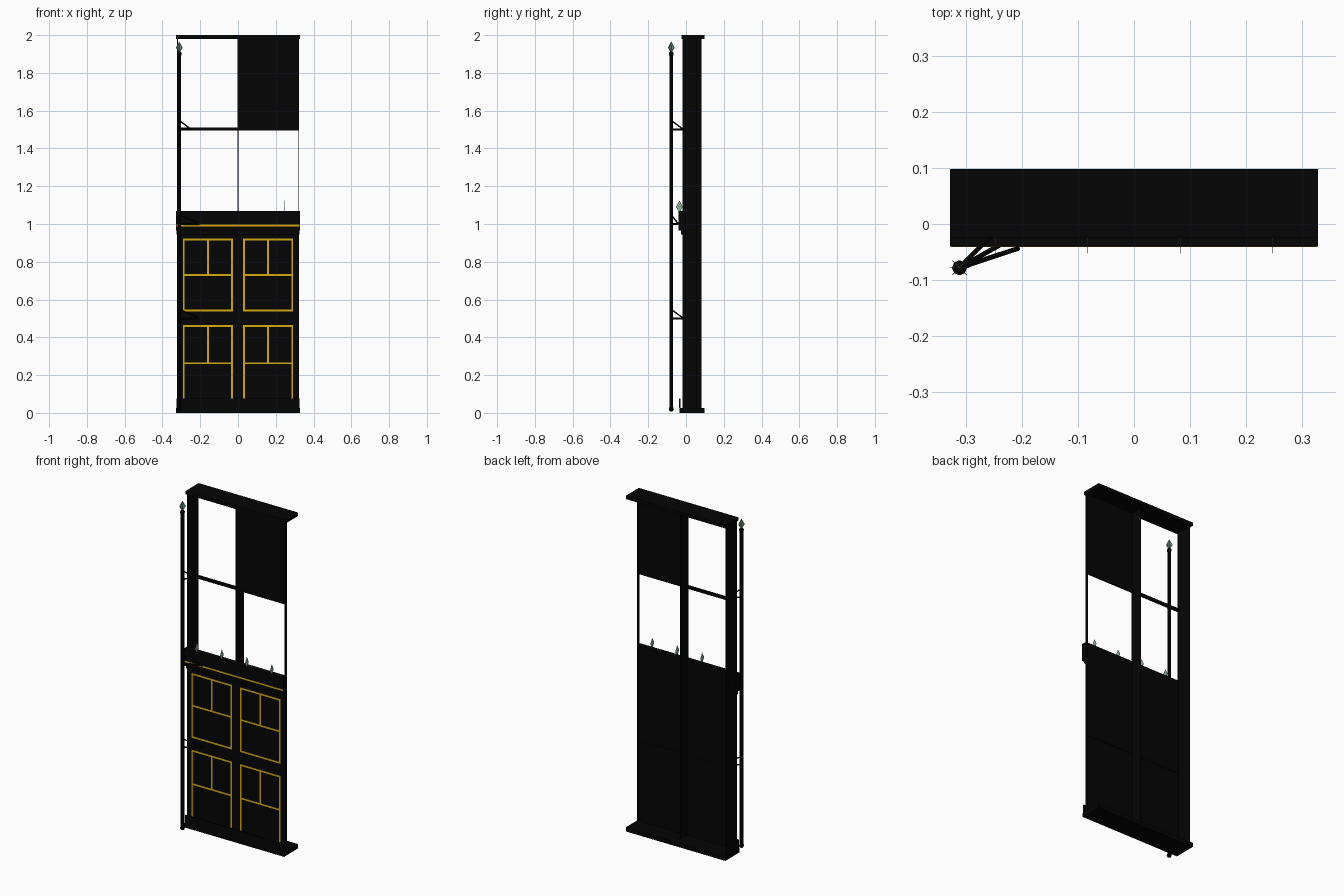
import bpy, math
from mathutils import Vector

if "Cube" in bpy.data.objects:
    bpy.data.objects.remove(bpy.data.objects["Cube"])


def material(name, rgb):
    m = bpy.data.materials.new(name)
    m.diffuse_color = (*rgb, 1)
    m.use_nodes = True
    m.node_tree.nodes["Principled BSDF"].inputs["Base Color"].default_value = m.diffuse_color
    return m


BLACK = material("black_paint", (0.0015, 0.0015, 0.0015))
GOLD = material("gold_trim", (0.70, 0.41, 0.004))
GREEN = material("pale_green_metal", (0.26, 0.44, 0.31))


def mesh_object(name, verts, faces, mat):
    me = bpy.data.meshes.new(name)
    me.from_pydata(verts, [], faces)
    me.materials.append(mat)
    ob = bpy.data.objects.new(name, me)
    bpy.context.collection.objects.link(ob)
    return ob


def box(name, x, y, z, mat=BLACK):
    """Box from (min, max) ranges."""
    v = [(a, b, c) for a in x for b in y for c in z]
    f = [(0, 1, 3, 2), (4, 6, 7, 5), (0, 4, 5, 1), (2, 3, 7, 6), (0, 2, 6, 4), (1, 5, 7, 3)]
    return mesh_object(name, v, f, mat)


def rod(name, a, b, r, sides=8):
    a, b = Vector(a), Vector(b)
    bpy.ops.mesh.primitive_cylinder_add(vertices=sides, radius=r, depth=(b - a).length,
                                        location=(a + b) / 2)
    ob = bpy.context.object
    ob.rotation_euler = (b - a).to_track_quat('Z', 'Y').to_euler()
    ob.name = name
    ob.data.materials.append(BLACK)
    return ob


def spear(name, x, y, z, angle, h=0.064, w=0.018, t=0.0004):
    """Thin leaf-shaped plate standing on z, turned about its axis."""
    c, s = math.cos(angle), math.sin(angle)
    outline = [(0, 0), (w, h * 0.48), (0, h), (-w, h * 0.48)]
    v = [(x + u * c - k * s, y + u * s + k * c, z + q) for k in (-t, t) for u, q in outline]
    f = [(0, 1, 2, 3), (7, 6, 5, 4)] + [(i, i + 4, (i + 1) % 4 + 4, (i + 1) % 4) for i in range(4)]
    return mesh_object(name, v, f, GREEN)


# Frame: cap, base, kick plate
box("top_cap", (-0.328, 0.328), (-0.024, 0.098), (1.98, 2.0))
box("base_slab", (-0.328, 0.328), (-0.035, 0.098), (0, 0.025))
box("kick_plate", (-0.325, 0.325), (-0.036, -0.029), (0.025, 0.075))

# Upright fins of decreasing depth
box("left_fin", (-0.323, -0.318), (-0.018, 0.082), (0.025, 1.98))
box("middle_fin", (-0.0025, 0.0025), (-0.018, 0.055), (0.025, 1.98))
box("right_fin", (0.319, 0.324), (-0.018, 0.0), (0.025, 1.98))

# Panels and cross bars
box("lower_panel", (-0.324, 0.324), (-0.018, -0.008), (0.025, 1.06))
box("upper_right_panel", (0, 0.323), (-0.018, -0.008), (1.495, 1.98))
box("window_bar", (-0.32, 0), (-0.018, -0.006), (1.495, 1.512))
box("rear_bar", (-0.32, 0.32), (-0.009, -0.005), (0.494, 0.506))

# Waist rail
box("waist_rail", (-0.328, 0.328), (-0.04, -0.008), (0.965, 1.068))
box("waist_rail_lip", (-0.325, 0.325), (-0.027, -0.009), (0.945, 0.965))
box("waist_gold_line", (-0.325, 0.325), (-0.0406, -0.039), (0.988, 0.997), GOLD)

# Gold line frames on the lower panel
T = 0.005


def gold(name, x0, x1, z0, z1):
    box(name, (x0 - T, x1 + T), (-0.0187, -0.017), (z0 - T, z1 + T), GOLD)


for side, x0, x1 in (("left", -0.287, -0.032), ("right", 0.032, 0.287)):
    for level, zb, zm, zt in (("upper", 0.543, 0.73, 0.918), ("lower", 0.06, 0.263, 0.461)):
        n = f"{side}_{level}_gold"
        for i, z in enumerate((zb, zm, zt)):
            gold(f"{n}_cross_{i}", x0, x1, z, z)
        for i, x in enumerate((x0, x1)):
            gold(f"{n}_upright_{i}", x, x, zb, zt)
        xm = (x0 + x1) / 2
        gold(f"{n}_divider", xm, xm, zm, zt)

# Spear points along the waist rail
for i in range(4):
    spear(f"rail_spear_{i}", -0.247 + i * 0.1647, -0.035, 1.06, math.pi / 2)

# Standing pole with knobs and crossed spear tip
PX, PY = -0.311, -0.078
rod("pole", (PX, PY, 0.01), (PX, PY, 1.905), 0.01)
for i, z in enumerate((0.02, 1.9)):
    bpy.ops.mesh.primitive_uv_sphere_add(segments=8, ring_count=6, radius=0.0135,
                                         location=(PX, PY, z))
    bpy.context.object.name = f"pole_knob_{i}"
    bpy.context.object.data.materials.append(BLACK)
for i in range(4):
    spear(f"pole_spear_{i}", PX, PY, 1.903, i * math.pi / 4)

# Pole brackets, each an arm and a brace
for i, (z, ex, ey) in enumerate(((0.5, -0.205, -0.018), (1.0, -0.205, -0.043), (1.5, -0.252, -0.018))):
    rod(f"bracket_arm_{i}", (PX, PY, z), (ex, ey, z), 0.005, 6)
    rod(f"bracket_brace_{i}", (PX, PY, z + 0.048), (ex, ey, z + 0.004), 0.004, 6)
